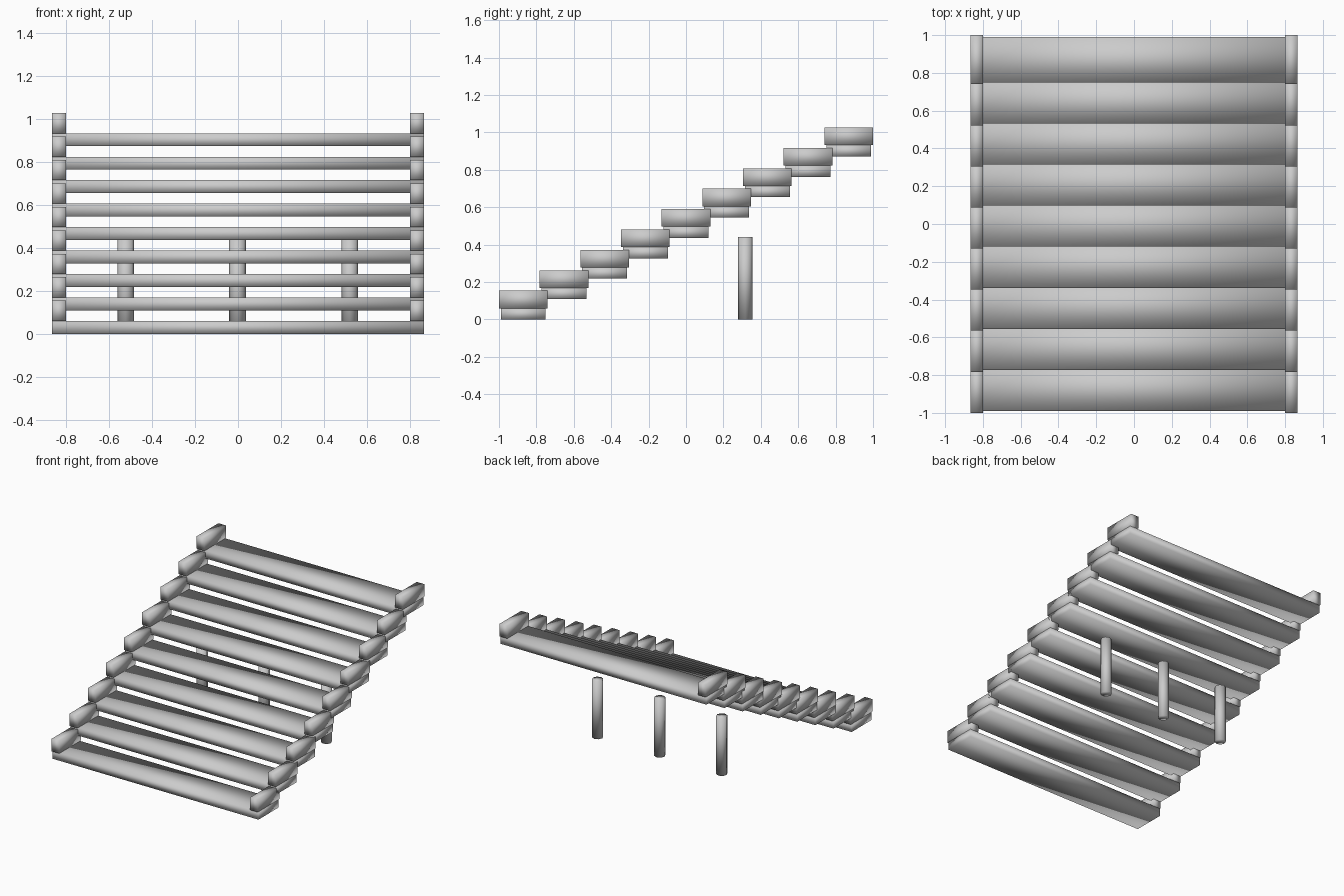
import bpy

if "Cube" in bpy.data.objects:
    bpy.data.objects.remove(bpy.data.objects["Cube"], do_unlink=True)

grey = bpy.data.materials.new("light_grey")
grey.use_nodes = True
COLOUR = (0.6, 0.6, 0.6, 1)
grey.diffuse_color = COLOUR
grey.node_tree.nodes["Principled BSDF"].inputs["Base Color"].default_value = COLOUR

STEPS = 9
RISE, RUN = 0.109, 0.2175
HALF_WIDTH = 0.865


def finish(name):
    obj = bpy.context.object
    obj.name = name
    obj.data.materials.append(grey)
    bpy.ops.object.transform_apply(location=False, rotation=False, scale=True)
    bpy.ops.object.shade_smooth()  # rounded-looking shading over every edge
    return obj


def box(name, low, high):
    centre = [(a + b) / 2 for a, b in zip(low, high)]
    bpy.ops.mesh.primitive_cube_add(size=1, location=centre)
    bpy.context.object.scale = [b - a for a, b in zip(low, high)]
    return finish(name)


# Treads, each with a raised block at both ends
for i in range(STEPS):
    y = (i - (STEPS - 1) / 2) * RUN
    z = i * RISE
    box(f"tread_{i + 1}", (-HALF_WIDTH, y - 0.12, z), (HALF_WIDTH, y + 0.12, z + 0.06))
    for side, sign in (("left", 1), ("right", -1)):
        x1, x2 = sorted((sign * 0.8, sign * HALF_WIDTH))
        box(f"end_block_{side}_{i + 1}", (x1, y - 0.13, z + 0.06), (x2, y + 0.13, z + 0.154))

# Round support posts under the upper half
for name, x in (("right", -0.522), ("middle", -0.002), ("left", 0.52)):
    bpy.ops.mesh.primitive_cylinder_add(vertices=8, radius=0.039, depth=0.44,
                                        location=(x, 0.317, 0.22))
    finish(f"post_{name}")
